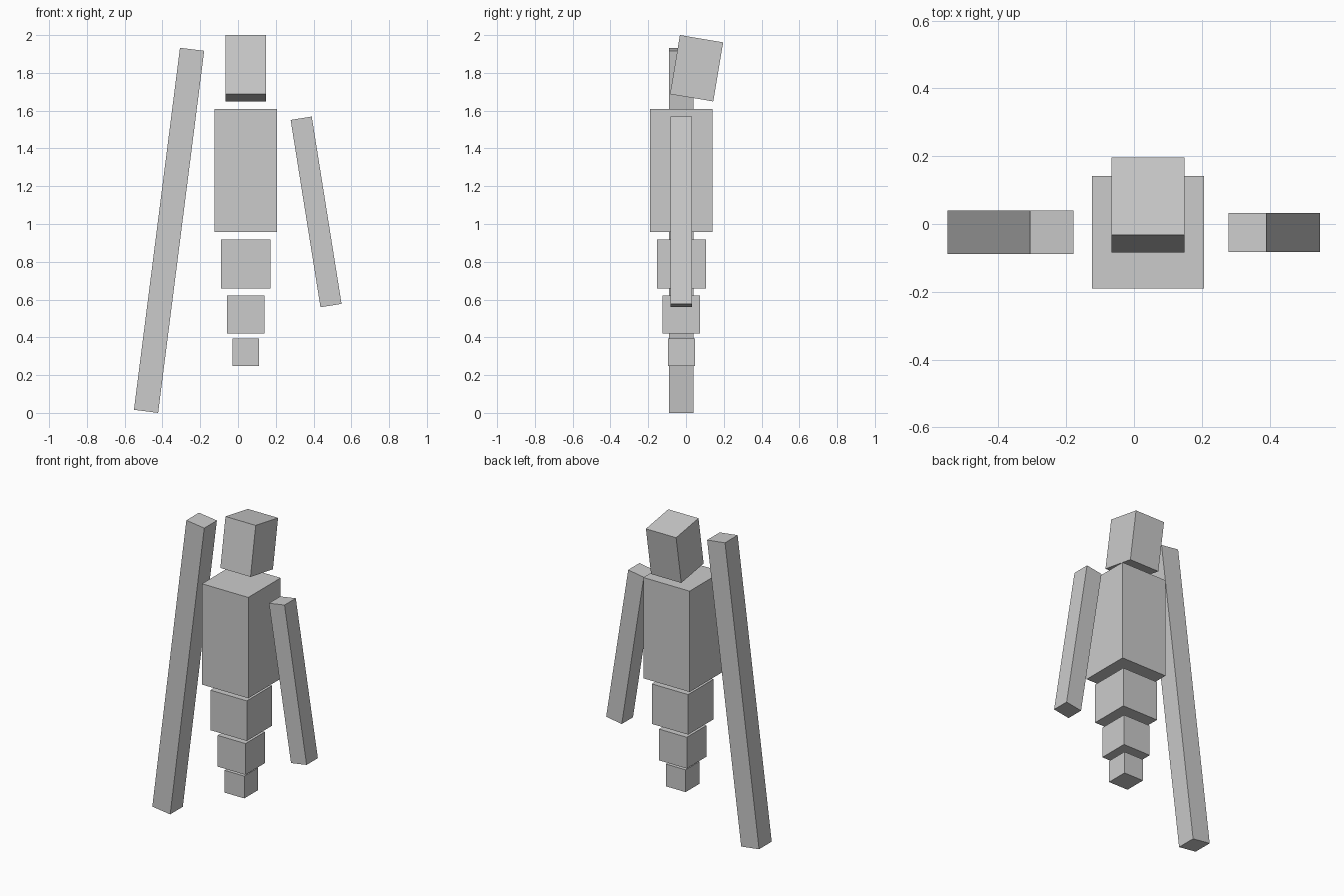
import bpy
from math import radians

if "Cube" in bpy.data.objects:
    bpy.data.objects.remove(bpy.data.objects["Cube"])


def block(name, center, size, rot=(0, 0, 0)):
    """Box with given centre, full size and rotation in degrees."""
    bpy.ops.mesh.primitive_cube_add(size=1, location=center,
                                    rotation=[radians(a) for a in rot])
    ob = bpy.context.object
    ob.name = name
    ob.scale = size
    bpy.ops.object.transform_apply(location=False, rotation=False, scale=True)
    return ob


CX, CY = 0.041, -0.0245  # shared axis of the body stack

# Torso and the tapering floating tail: (name, width, bottom, top)
for name, w, z0, z1 in [
    ("torso", 0.331, 0.958, 1.610),
    ("tail_upper", 0.260, 0.659, 0.918),
    ("tail_middle", 0.199, 0.420, 0.622),
    ("tail_tip", 0.142, 0.249, 0.393),
]:
    block(name, (CX, CY, (z0 + z1) / 2), (w, w, z1 - z0))

# Head, tilted back
block("head", (CX, 0.056, 1.8245), (0.216, 0.232, 0.317), (-9.55, 0, 0))

# Long arm and short arm, both splayed outward
block("long_arm", (-0.365, CY, 0.9665), (0.129, 0.129, 1.932), (0, 7.25, 0))
block("short_arm", (0.4135, CY, 1.064), (0.113, 0.115, 1.004), (0, -9.05, 0))
